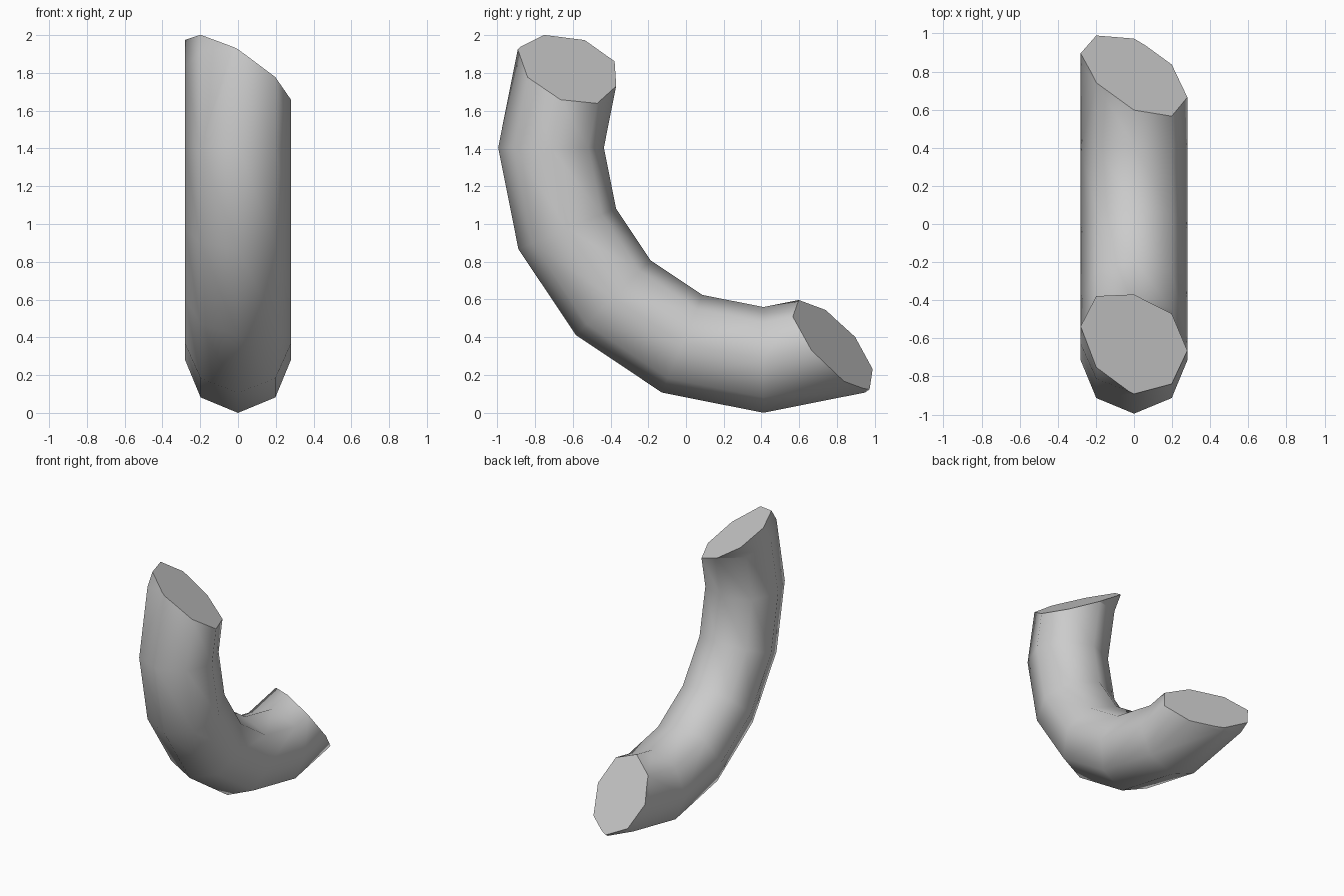
import bpy, bmesh
from math import pi, cos, sin
from mathutils import Matrix, Vector

default_cube = bpy.data.objects.get("Cube")
if default_cube:
    bpy.data.objects.remove(default_cube)

# Plain grey surface
grey = bpy.data.materials.new("light_grey")
grey.use_nodes = True
colour = (0.6, 0.6, 0.6, 1)
grey.diffuse_color = colour
grey.node_tree.nodes["Principled BSDF"].inputs["Base Color"].default_value = colour

# Eight-sided section swept through a half ring
centre = Vector((0, 0.41, 1.405))
ring_radius, tube_radius = 1.125, 0.28
start = 0.75 * pi
radial = Vector((0, cos(start), sin(start)))
bm = bmesh.new()
section = []
for i in range(8):
    a = i * pi / 4
    offset = radial * (ring_radius + tube_radius * cos(a))
    section.append(bm.verts.new(centre + offset + Vector((tube_radius * sin(a), 0, 0))))
edges = [bm.edges.new((section[i], section[(i + 1) % 8])) for i in range(8)]
bmesh.ops.spin(bm, geom=section + edges, cent=centre, axis=(1, 0, 0),
               angle=pi, steps=8, use_duplicate=False)
for face in bm.faces:
    face.smooth = True


def slice_end(point, normal):
    """Trim one end with a slanted plane and close it with a flat cap."""
    geom = bm.verts[:] + bm.edges[:] + bm.faces[:]
    cut = bmesh.ops.bisect_plane(bm, geom=geom, dist=1e-5, plane_co=point,
                                 plane_no=normal, clear_outer=True)
    rim = [e for e in cut["geom_cut"] if isinstance(e, bmesh.types.BMEdge)]
    cap = bmesh.ops.contextual_create(bm, geom=rim)["faces"]
    for face in cap:
        face.smooth = False
    for edge in rim:
        edge.smooth = False


# Slanted ends: upper, then lower
slice_end((0, -0.63, 1.8275), Vector((0.189, 0.109, 0.291)).normalized())
slice_end((0, 0.783, 0.363), Vector((0.138, 0.269, 0.213)).normalized())
bmesh.ops.recalc_face_normals(bm, faces=bm.faces[:])

mesh = bpy.data.meshes.new("curved_tube")
bm.to_mesh(mesh)
bm.free()
mesh.materials.append(grey)
tube = bpy.data.objects.new("curved_tube", mesh)
bpy.context.collection.objects.link(tube)
